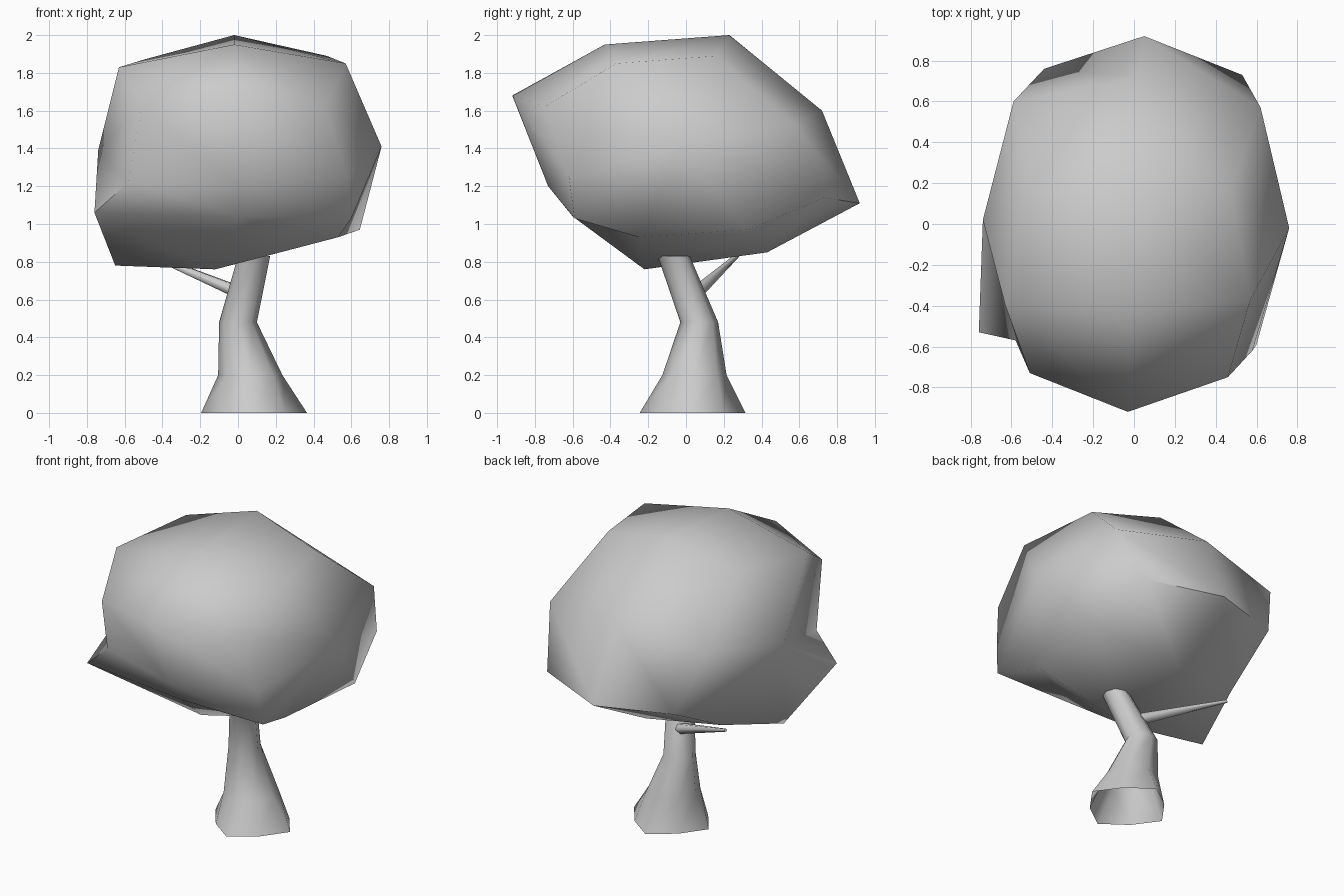
import bpy, bmesh, math
from mathutils import Vector

if "Cube" in bpy.data.objects:
    bpy.data.objects.remove(bpy.data.objects["Cube"])


def skin(name, rings, start=None, end=None, angle=60):
    """Bridge closed rings of points, optionally closing the ends with a pole."""
    bm = bmesh.new()
    loops = [[bm.verts.new(p) for p in ring] for ring in rings]
    n = len(loops[0])
    for a, b in zip(loops, loops[1:]):
        for i in range(n):
            j = (i + 1) % n
            bm.faces.new((a[i], a[j], b[j], b[i]))
    for pole, loop in ((start, loops[0]), (end, loops[-1])):
        if pole:
            tip = bm.verts.new(pole)
            for i in range(n):
                bm.faces.new((tip, loop[i], loop[(i + 1) % n]))
    bmesh.ops.recalc_face_normals(bm, faces=bm.faces)
    mesh = bpy.data.meshes.new(name)
    bm.to_mesh(mesh)
    bm.free()
    ob = bpy.data.objects.new(name, mesh)
    bpy.context.collection.objects.link(ob)
    bpy.ops.object.select_all(action='DESELECT')
    ob.select_set(True)
    bpy.context.view_layer.objects.active = ob
    bpy.ops.object.shade_smooth_by_angle(angle=math.radians(angle))
    return ob


def tube(path, sides, flare=0.0):
    """Rings of given centre and radius; the first ring can be lobed by flare."""
    rings = []
    for k, (x, y, z, r) in enumerate(path):
        ring = []
        for i in range(sides):
            a = 2 * math.pi * i / sides
            rr = r * (1 - flare * (i % 2)) if k == 0 else r
            ring.append((x + rr * math.cos(a), y + rr * math.sin(a), z))
        rings.append(ring)
    return rings


# Crown: three lengthwise sections (left, middle, right) and side poles,
# each running top back, top front, front, underside, back
left = [(-0.50, 0.16, 1.87), (-0.63, -0.40, 1.83), (-0.51, -0.73, 1.62),
        (-0.58, -0.57, 1.22), (-0.76, -0.53, 1.06), (-0.65, -0.12, 0.78),
        (-0.50, 0.33, 0.90), (-0.44, 0.76, 1.12), (-0.59, 0.60, 1.52)]
middle = [(-0.02, 0.23, 2.00), (-0.02, -0.43, 1.95), (-0.03, -0.92, 1.68),
          (0.00, -0.73, 1.20), (0.00, -0.60, 1.04), (-0.12, -0.22, 0.76),
          (0.00, 0.43, 0.85), (0.05, 0.92, 1.11), (0.02, 0.72, 1.60)]
right = [(0.47, 0.16, 1.89), (0.57, -0.37, 1.85), (0.46, -0.75, 1.62),
         (0.58, -0.62, 1.25), (0.60, -0.59, 1.03), (0.53, -0.25, 0.93),
         (0.645, 0.33, 0.97), (0.53, 0.73, 1.14), (0.62, 0.57, 1.53)]
skin("crown", [left, middle, right], (-0.74, 0.02, 1.39), (0.76, -0.02, 1.41), 75)

# Trunk: bent, with root lobes at the open base
skin("trunk", tube([(0.085, 0.035, 0.0, 0.28), (0.065, 0.045, 0.20, 0.17),
                    (0.0, 0.07, 0.48, 0.10), (0.085, -0.065, 0.83, 0.085)],
                   8, 0.18), end=(0.085, -0.065, 0.83))

# Branch: thin taper rising back and to the left
a, b = Vector((0.0, 0.06, 0.64)), Vector((-0.50, 0.29, 0.85))
turn = (b - a).to_track_quat('Z', 'Y')
rings = [[p + turn @ Vector((r * math.cos(i * math.tau / 6),
                             r * math.sin(i * math.tau / 6), 0))
          for i in range(6)] for p, r in ((a, 0.036), (b, 0.01))]
skin("branch", rings, end=b)
